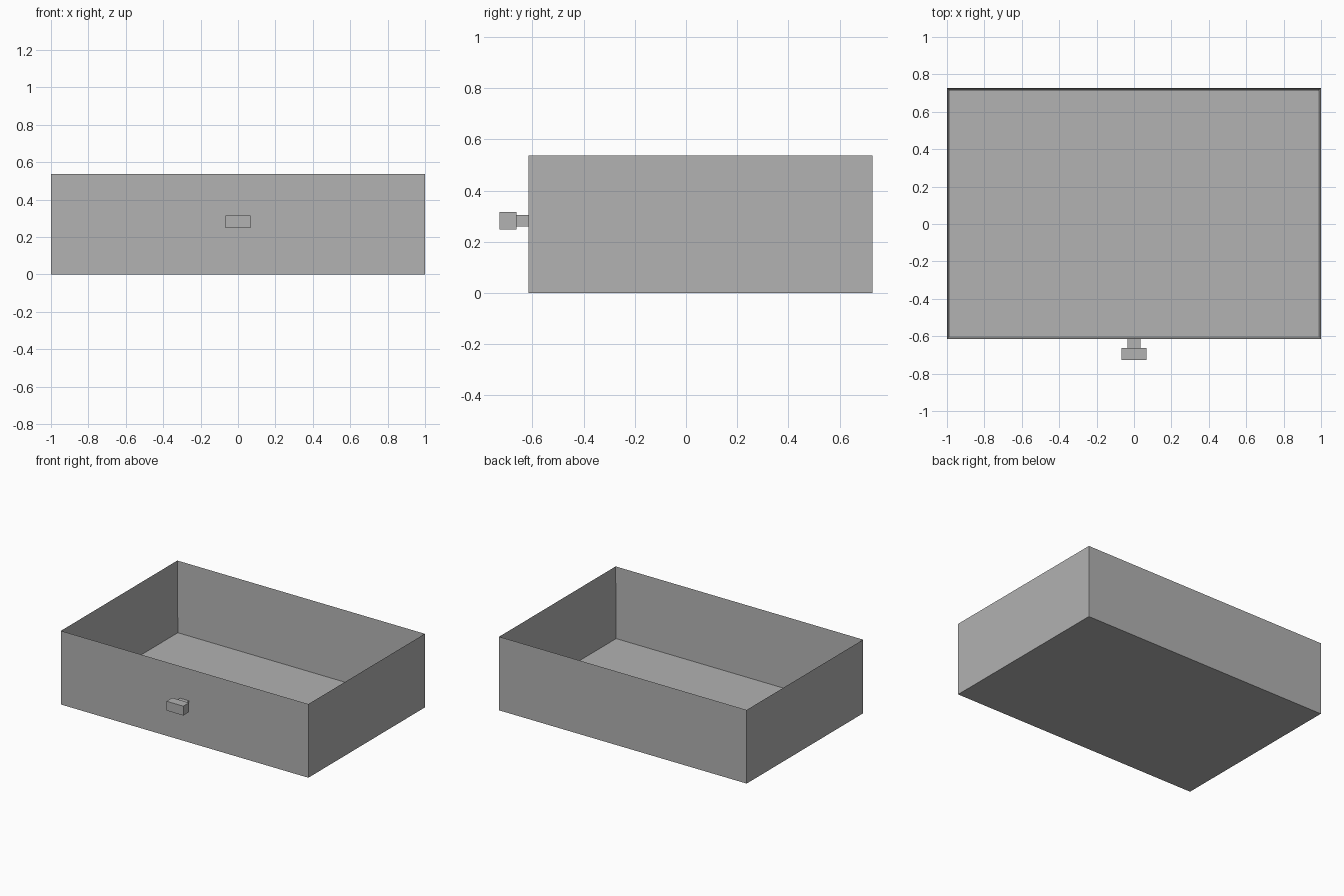
import bpy
import bmesh
from mathutils import Vector

old = bpy.data.objects.get("Cube")
if old:
    bpy.data.objects.remove(old, do_unlink=True)

# Single plain grey
grey = bpy.data.materials.new("plain_grey")
grey.use_nodes = True
colour = (0.445, 0.445, 0.445, 1)
grey.diffuse_color = colour
grey.node_tree.nodes["Principled BSDF"].inputs["Base Color"].default_value = colour


def block(name, low, high, wall=0):
    """Box between two corners; with a wall thickness it is an open-topped tray."""
    low, high = Vector(low), Vector(high)
    size, centre = high - low, (low + high) / 2
    bm = bmesh.new()
    bmesh.ops.create_cube(bm, size=1)
    for v in bm.verts:
        v.co = centre + v.co * size
    if wall:
        # Inset the top to form the rim, then sink it to the floor
        bm.normal_update()
        top = max(bm.faces, key=lambda f: f.normal.z)
        bmesh.ops.inset_region(bm, faces=[top], thickness=wall)
        bmesh.ops.translate(bm, verts=top.verts, vec=(0, 0, wall - size.z))
        bm.normal_update()
    mesh = bpy.data.meshes.new(name)
    bm.to_mesh(mesh)
    bm.free()
    mesh.materials.append(grey)
    obj = bpy.data.objects.new(name, mesh)
    bpy.context.collection.objects.link(obj)
    return obj


# Open drawer box
block("drawer_box", (-1, -0.616, 0), (1, 0.728, 0.538), wall=0.02)

# Pull knob: narrow neck and wider grip
block("knob_neck", (-0.036, -0.662, 0.26), (0.036, -0.616, 0.304))
block("knob_grip", (-0.068, -0.728, 0.248), (0.068, -0.662, 0.316))
